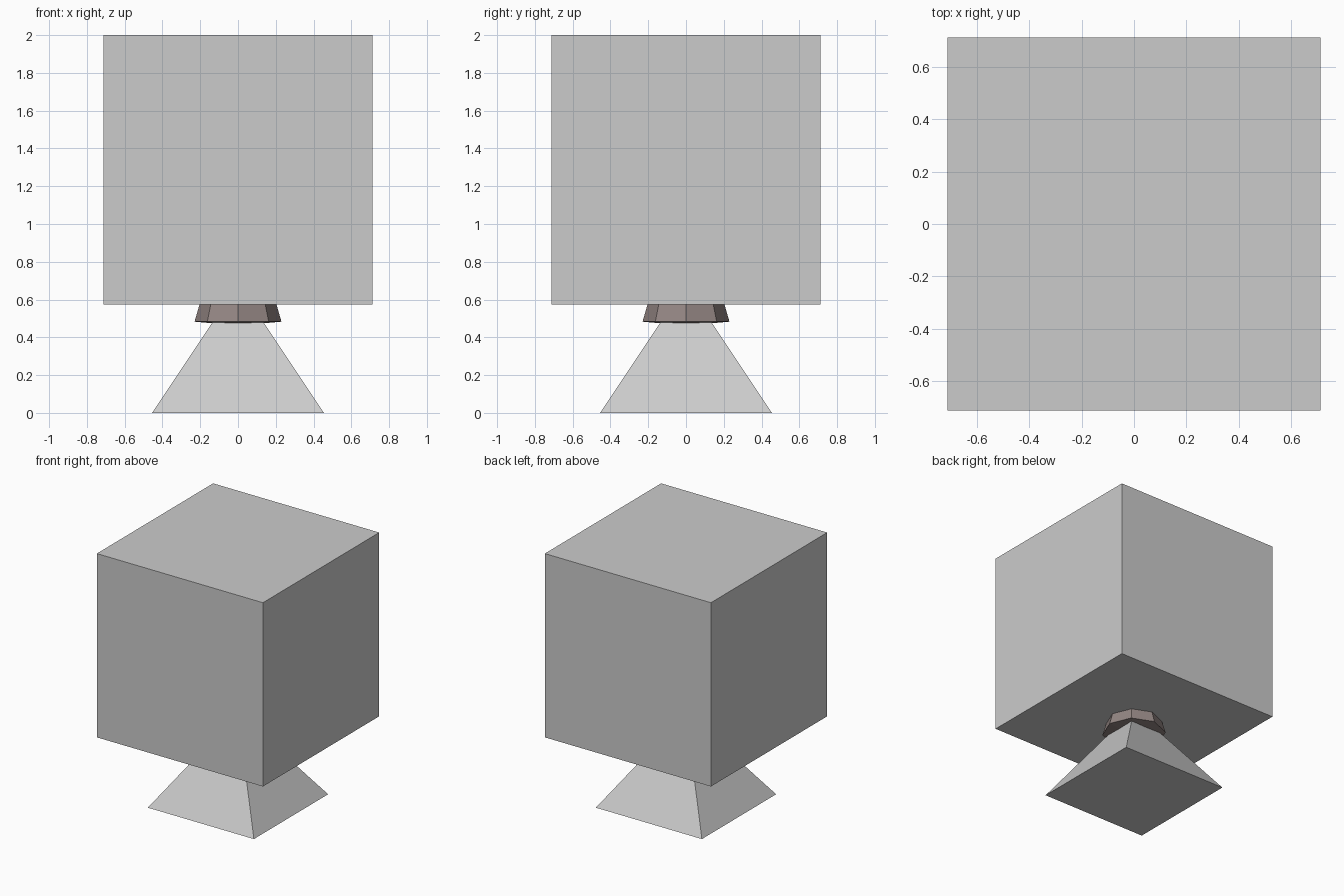
import bpy, bmesh, math

if "Cube" in bpy.data.objects:
    bpy.data.objects.remove(bpy.data.objects["Cube"])


def lathe(name, sides, profile, turn=0.0):
    """Closed flat-faced solid from (radius, z) rings, listed bottom to top."""
    bm = bmesh.new()
    rings = []
    for r, z in profile:
        rings.append([bm.verts.new((r * math.cos(turn + math.tau * i / sides),
                                    r * math.sin(turn + math.tau * i / sides), z))
                      for i in range(sides)])
    for low, high in zip(rings, rings[1:]):
        for i in range(sides):
            j = (i + 1) % sides
            bm.faces.new((low[i], low[j], high[j], high[i]))
    bm.faces.new(rings[0][::-1])
    bm.faces.new(rings[-1])
    mesh = bpy.data.meshes.new(name)
    bm.to_mesh(mesh)
    bm.free()
    obj = bpy.data.objects.new(name, mesh)
    bpy.context.collection.objects.link(obj)
    return obj


ROOT2 = math.sqrt(2)

# Large cube on top
bpy.ops.mesh.primitive_cube_add(size=1.425, location=(0, 0, 2 - 1.425 / 2))
bpy.context.object.name = "cube_block"

# Square tapered foot, its tip buried in the cube
lathe("tapered_foot", 4, [(0.455 * ROOT2, 0), (0.07 * ROOT2, 0.577)], math.pi / 4)

# Eight-sided collar with a slightly sloping underside
collar = lathe("collar", 8, [(0.12, 0.473), (0.23, 0.483), (0.203, 0.577)])
brown = bpy.data.materials.new("collar_brown")
brown.diffuse_color = (0.29, 0.235, 0.225, 1)
brown.use_nodes = True
brown.node_tree.nodes["Principled BSDF"].inputs["Base Color"].default_value = brown.diffuse_color
collar.data.materials.append(brown)
